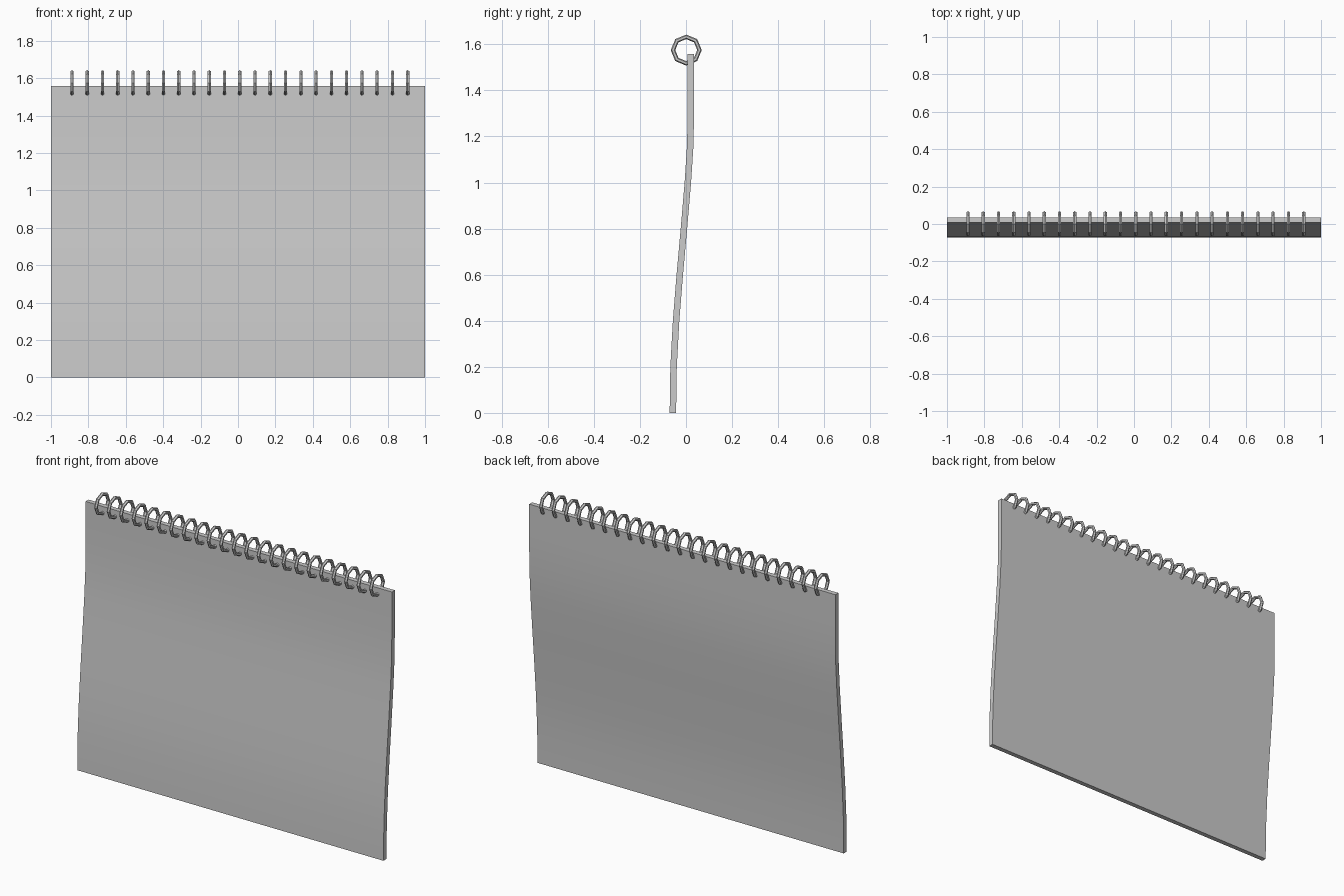
import bpy, bmesh, math
from mathutils import Vector

if "Cube" in bpy.data.objects:
    bpy.data.objects.remove(bpy.data.objects["Cube"])


def finish(name, bm):
    bmesh.ops.recalc_face_normals(bm, faces=bm.faces)
    me = bpy.data.meshes.new(name)
    bm.to_mesh(me)
    bm.free()
    ob = bpy.data.objects.new(name, me)
    bpy.context.collection.objects.link(ob)
    return ob


def shade(ob, deg):
    bpy.ops.object.select_all(action='DESELECT')
    ob.select_set(True)
    bpy.context.view_layer.objects.active = ob
    bpy.ops.object.shade_smooth_by_angle(angle=math.radians(deg))


# Paper pad: gently S-curved side profile (y, z), thickened and extruded across x
half = 0.014
curve = [(-0.057, 0), (-0.054, 0.2), (-0.043, 0.4), (-0.027, 0.6), (-0.009, 0.8),
         (0.008, 1.0), (0.019, 1.17), (0.021, 1.36), (0.021, 1.557)]
outline = [(y - half, z) for y, z in curve] + [(y + half, z) for y, z in reversed(curve)]
n = len(curve)
bm = bmesh.new()
left = [bm.verts.new((-1, y, z)) for y, z in outline]
right = [bm.verts.new((1, y, z)) for y, z in outline]
m = len(outline)
for i in range(m):
    j = (i + 1) % m
    bm.faces.new((left[i], left[j], right[j], right[i]))
for side in (left, right):
    for i in range(n - 1):
        bm.faces.new((side[i], side[i + 1], side[m - 2 - i], side[m - 1 - i]))
shade(finish("paper_pad", bm), 30)


# Binding rings: eight-sided wire loops along the top edge
def ring(name, x, z, major=0.0575, minor=0.0098, sides=8, wire=6):
    bm = bmesh.new()
    loops = []
    for i in range(sides):
        a = math.tau * i / sides
        out = Vector((0, math.cos(a), math.sin(a)))
        loop = []
        for k in range(wire):
            b = math.tau * k / wire
            loop.append(bm.verts.new(out * (major + minor * math.cos(b))
                                     + Vector((minor * math.sin(b), 0, 0))))
        loops.append(loop)
    for i in range(sides):
        p, q = loops[i], loops[(i + 1) % sides]
        for k in range(wire):
            l = (k + 1) % wire
            bm.faces.new((p[k], p[l], q[l], q[k]))
    ob = finish(name, bm)
    ob.location = (x, 0.001, z)


for i in range(23):
    ring(f"binding_ring_{i + 1}", -0.888 + i * 0.0816, 1.575)
